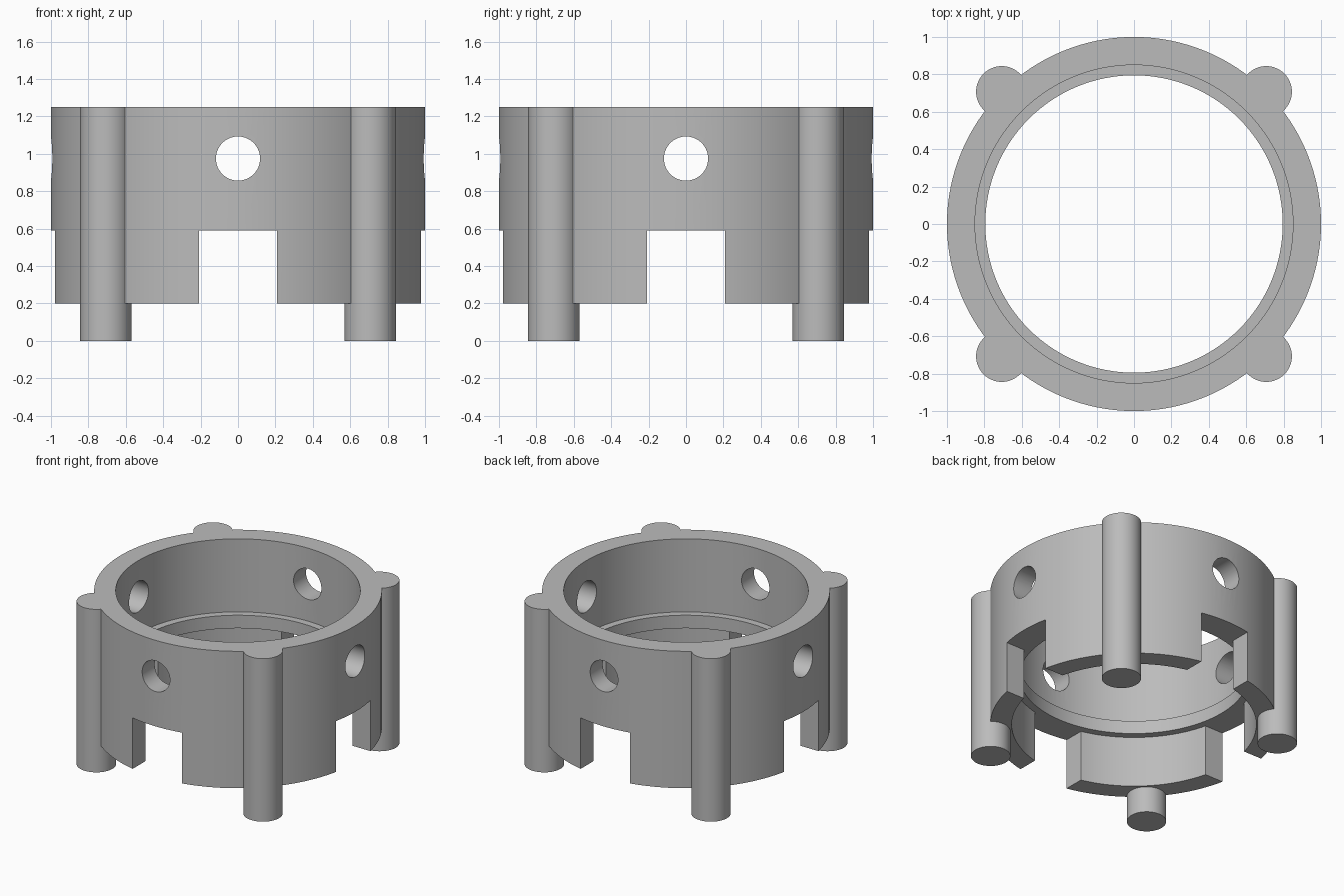
import bpy
import bmesh
from math import cos, sin, pi, radians
from mathutils import Matrix

cube = bpy.data.objects.get("Cube")
if cube:
    bpy.data.objects.remove(cube, do_unlink=True)

TOP, BOTTOM = 1.25, 0.2          # ring heights
NOTCH_TOP, LEDGE_TOP = 0.59, 0.69
OUTER, BORE, LIP = 1.0, 0.85, 0.795

grey = bpy.data.materials.new("plain grey")
grey.use_nodes = True
colour = (0.5, 0.5, 0.5, 1)
grey.diffuse_color = colour
grey.node_tree.nodes["Principled BSDF"].inputs["Base Color"].default_value = colour


def make_object(name, bm):
    bmesh.ops.recalc_face_normals(bm, faces=bm.faces)
    mesh = bpy.data.meshes.new(name)
    bm.to_mesh(mesh)
    bm.free()
    mesh.materials.append(grey)
    obj = bpy.data.objects.new(name, mesh)
    bpy.context.collection.objects.link(obj)
    return obj


def lathe(name, profile, steps=128):
    """Turn a closed (radius, height) profile around z."""
    bm = bmesh.new()
    rings = []
    for i in range(steps):
        a = 2 * pi * i / steps
        rings.append([bm.verts.new((r * cos(a), r * sin(a), z)) for r, z in profile])
    n = len(profile)
    for i in range(steps):
        a, b = rings[i], rings[(i + 1) % steps]
        for j in range(n):
            k = (j + 1) % n
            bm.faces.new((a[j], b[j], b[k], a[k]))
    return make_object(name, bm)


def cylinder(name, radius, length, matrix, steps=64):
    bm = bmesh.new()
    bmesh.ops.create_cone(bm, cap_ends=True, segments=steps, radius1=radius,
                          radius2=radius, depth=length, matrix=matrix)
    return make_object(name, bm)


def box(name, size, matrix):
    bm = bmesh.new()
    bmesh.ops.create_cube(bm, size=1, matrix=matrix @ Matrix.Diagonal((*size, 1)))
    return make_object(name, bm)


def combine(target, tool, operation):
    """Apply a boolean and discard the tool."""
    mod = target.modifiers.new("boolean", 'BOOLEAN')
    mod.object, mod.operation, mod.solver = tool, operation, 'EXACT'
    bpy.context.view_layer.objects.active = target
    bpy.ops.object.modifier_apply(modifier=mod.name)
    bpy.data.objects.remove(tool, do_unlink=True)


# Ring with an inner ledge
ring = lathe("slotted_ring", [
    (OUTER, BOTTOM), (OUTER, TOP), (BORE, TOP), (BORE, LEDGE_TOP),
    (LIP, LEDGE_TOP), (LIP, NOTCH_TOP), (BORE, NOTCH_TOP), (BORE, BOTTOM)])

for i in range(4):
    turn = Matrix.Rotation(i * pi / 2, 4, 'Z')
    diagonal = Matrix.Rotation(i * pi / 2 + pi / 4, 4, 'Z')
    # Corner post
    post = cylinder("post", 0.137, TOP, diagonal @ Matrix.Translation((1, 0, TOP / 2)))
    combine(ring, post, 'UNION')
    # Notch in the lower edge
    notch = box("notch_cutter", (0.6, 0.418, NOTCH_TOP),
                turn @ Matrix.Translation((0.95, 0, NOTCH_TOP / 2)))
    combine(ring, notch, 'DIFFERENCE')
    # Round side hole
    hole = cylinder("hole_cutter", 0.118, 0.6, turn @ Matrix.Translation((0.95, 0, 0.975))
                    @ Matrix.Rotation(pi / 2, 4, 'Y'))
    combine(ring, hole, 'DIFFERENCE')

bpy.ops.object.select_all(action='DESELECT')
ring.select_set(True)
bpy.context.view_layer.objects.active = ring
bpy.ops.object.shade_smooth_by_angle(angle=radians(30))
